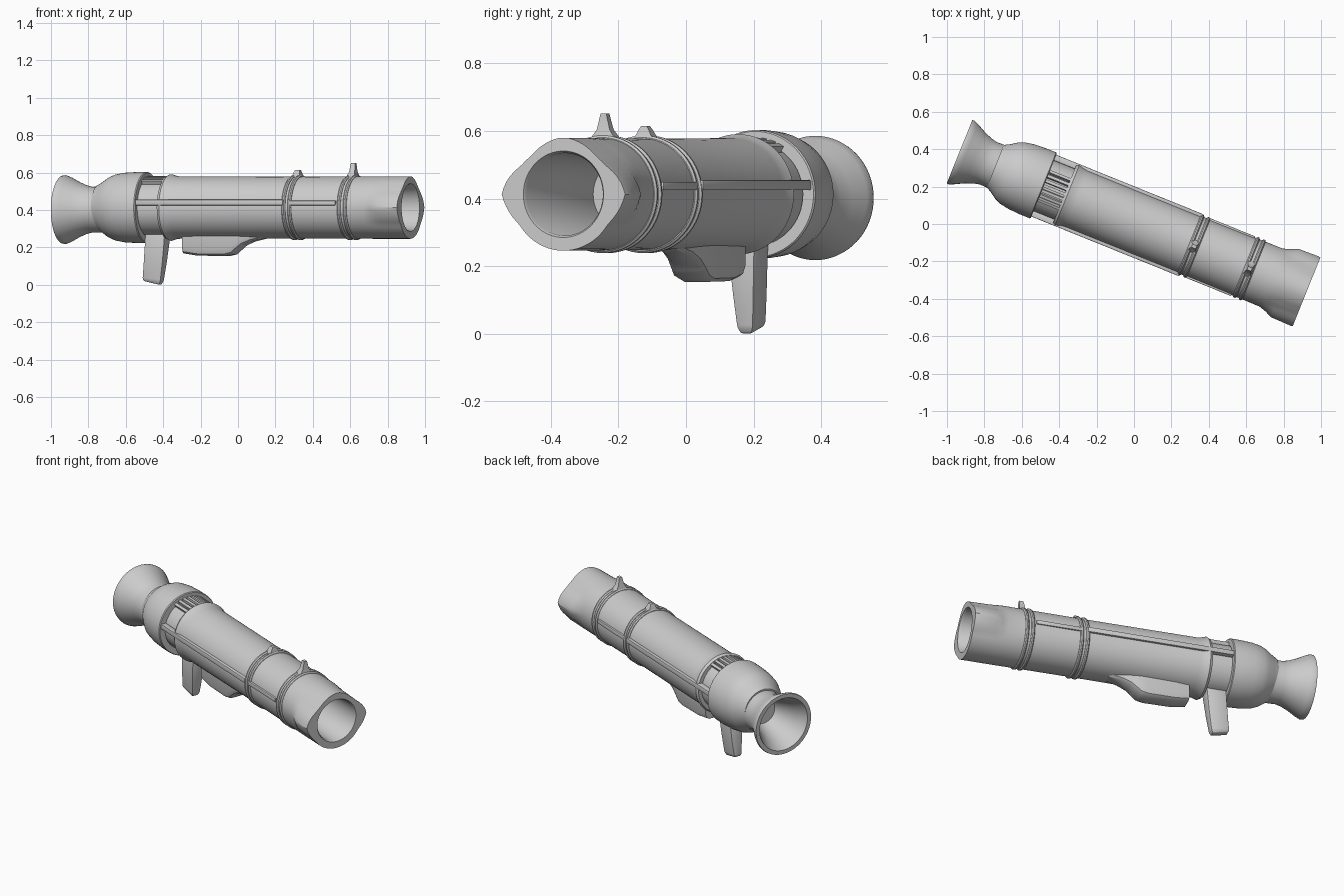
import bpy, bmesh
from math import sin, cos, pi, radians
from mathutils import Matrix, Vector

if "Cube" in bpy.data.objects:
    bpy.data.objects.remove(bpy.data.objects["Cube"])

# Local frame: X runs along the barrel (muzzle at +X), then yawed into place
YAW = Matrix.Translation((0, 0.01, 0)) @ Matrix.Rotation(radians(-22), 4, 'Z')
AXIS_Z = 0.413


def finish(name, bm, angle=35, bevel=0):
    bmesh.ops.remove_doubles(bm, verts=bm.verts, dist=1e-5)
    bmesh.ops.recalc_face_normals(bm, faces=bm.faces)
    if bevel:
        bmesh.ops.bevel(bm, geom=bm.edges[:], offset=bevel, segments=2,
                        affect='EDGES', profile=0.5)
    bm.transform(YAW)
    me = bpy.data.meshes.new(name)
    bm.to_mesh(me)
    bm.free()
    ob = bpy.data.objects.new(name, me)
    bpy.context.collection.objects.link(ob)
    bpy.ops.object.select_all(action='DESELECT')
    ob.select_set(True)
    bpy.context.view_layer.objects.active = ob
    bpy.ops.object.shade_smooth_by_angle(angle=radians(angle))
    return ob


def loft(name, rings, closed=False, angle=35, bevel=0):
    """Skin a list of equal-sized point rings; caps the ends unless closed."""
    bm = bmesh.new()
    vs = [[bm.verts.new(p) for p in ring] for ring in rings]
    n = len(vs[0])
    pairs = list(zip(vs, vs[1:])) + ([(vs[-1], vs[0])] if closed else [])
    for a, b in pairs:
        for i in range(n):
            j = (i + 1) % n
            bm.faces.new((a[i], a[j], b[j], b[i]))
    if not closed:
        bm.faces.new(vs[0])
        bm.faces.new(vs[-1])
    return finish(name, bm, angle, bevel)


def circle(x, radius, z=AXIS_Z, seg=64):
    r = radius if callable(radius) else (lambda t: radius)
    ts = [2 * pi * i / seg for i in range(seg)]
    return [(x, r(t) * cos(t), z + r(t) * sin(t)) for t in ts]


def lathe(name, profile, closed=False, z=AXIS_Z, angle=35):
    return loft(name, [circle(x, r, z) for x, r in profile], closed, angle)


def rect(z, x0, x1, w, tilt=0):
    return [(x0, -w, z + tilt), (x1, -w, z), (x1, w, z), (x0, w, z + tilt)]


def box(name, x0, x1, y0, y1, z0, z1, bevel=0):
    ring = lambda x: [(x, y0, z0), (x, y1, z0), (x, y1, z1), (x, y0, z1)]
    return loft(name, [ring(x0), ring(x1)], bevel=bevel)


# Exhaust nozzle, hollow cone at the rear
lathe("exhaust_nozzle", [(-0.77, 0.124), (-0.84, 0.122), (-0.875, 0.13),
                         (-0.92, 0.148), (-0.97, 0.174), (-0.995, 0.184),
                         (-1.006, 0.182), (-1.006, 0.158), (-0.93, 0.12),
                         (-0.80, 0.075)], z=0.402)

# Rear chamber housing with a thick open front edge
lathe("rear_housing", [(-0.80, 0.122), (-0.77, 0.138), (-0.735, 0.162),
                       (-0.70, 0.177), (-0.65, 0.186), (-0.58, 0.19),
                       (-0.525, 0.19), (-0.52, 0.186), (-0.52, 0.152),
                       (-0.60, 0.145)])

# Narrow inner tube seen in the gap, and the ribbed hatch on top of it
lathe("inner_tube", [(-0.62, 0.148), (-0.36, 0.148)])
for i in range(7):
    t = radians(60 + 10 * i)
    c = Vector((0, cos(t), sin(t)))
    s = Vector((0, -sin(t), cos(t))) * 0.008
    def rib(x, lo=0.14, hi=0.168):
        o = Vector((x, 0, AXIS_Z))
        return [o + c * lo - s, o + c * lo + s, o + c * hi + s, o + c * hi - s]
    loft("hatch_rib", [rib(-0.53), rib(-0.39)])


# Main barrel with side ears and slanted upper faces at the muzzle
def muzzle(ear, flat):
    def r(t):
        side = min(abs(t), abs(t - pi), abs(t - 2 * pi)) / radians(32)
        shoulder = max(0, 1 - abs(abs(t - pi / 2) - radians(42)) / radians(36))
        return 0.167 + ear * max(0, 1 - side) - flat * shoulder
    return r


barrel = [(-0.40, 0.146), (-0.40, 0.17), (-0.385, 0.178), (-0.36, 0.17),
          (-0.33, 0.166), (0.36, 0.165), (0.68, 0.166),
          (0.79, muzzle(0, 0.0)), (0.83, muzzle(0.012, 0.003)),
          (0.87, muzzle(0.03, 0.008)), (0.985, muzzle(0.033, 0.012)),
          (0.995, muzzle(0.030, 0.014)), (0.995, 0.128), (0.985, 0.122),
          (0.50, 0.105)]
lathe("barrel", barrel)

# Clamp bands, each with a pointed sight blade on top
for x, top, half in ((0.345, 0.615, 0.034), (0.665, 0.652, 0.045)):
    for dx in (-0.017, 0.017):
        lathe("clamp_band", [(x + dx - 0.012, 0.155), (x + dx - 0.01, 0.168),
                             (x + dx - 0.004, 0.174), (x + dx + 0.004, 0.174),
                             (x + dx + 0.01, 0.168), (x + dx + 0.012, 0.155)],
              closed=True)
    loft("sight_blade", [rect(0.55, x - 0.03, x + 0.026, half + 0.02),
                         rect(0.585, x - 0.022, x + 0.02, half * 0.75),
                         rect(0.605, x - 0.016, x + 0.016, half * 0.45),
                         rect(top, x - 0.010, x + 0.014, 0.009)])

# Side rails bridging the gap and running along the barrel
for side in (-1, 1):
    y0, y1 = sorted((side * 0.145, side * 0.178))
    box("side_rail", -0.54, 0.33, y0, y1, 0.425, 0.455, 0.004)
    y0, y1 = sorted((side * 0.145, side * 0.172))
    box("front_rail", 0.36, 0.63, y0, y1, 0.425, 0.450, 0.004)

# Pistol grip, tapering down and leaning back
loft("grip", [rect(0.0, -0.538, -0.447, 0.018, 0.02),
              rect(0.02, -0.542, -0.437, 0.026, 0.012),
              rect(0.12, -0.532, -0.422, 0.034),
              rect(0.27, -0.518, -0.404, 0.044)], bevel=0.006)


# Underslung housing with a swept-up nose
def hull(x, zb, w):
    return [(x, -w, 0.30), (x, -w, zb + 0.035), (x, -w * 0.86, zb + 0.01),
            (x, -w * 0.6, zb), (x, w * 0.6, zb), (x, w * 0.86, zb + 0.01),
            (x, w, zb + 0.035), (x, w, 0.30)]


loft("under_housing", [hull(-0.30, 0.168, 0.058), hull(-0.22, 0.156, 0.064),
                       hull(-0.06, 0.154, 0.066), hull(-0.02, 0.163, 0.066),
                       hull(0.01, 0.188, 0.064), hull(0.04, 0.212, 0.061),
                       hull(0.09, 0.232, 0.056), hull(0.17, 0.25, 0.045)])
